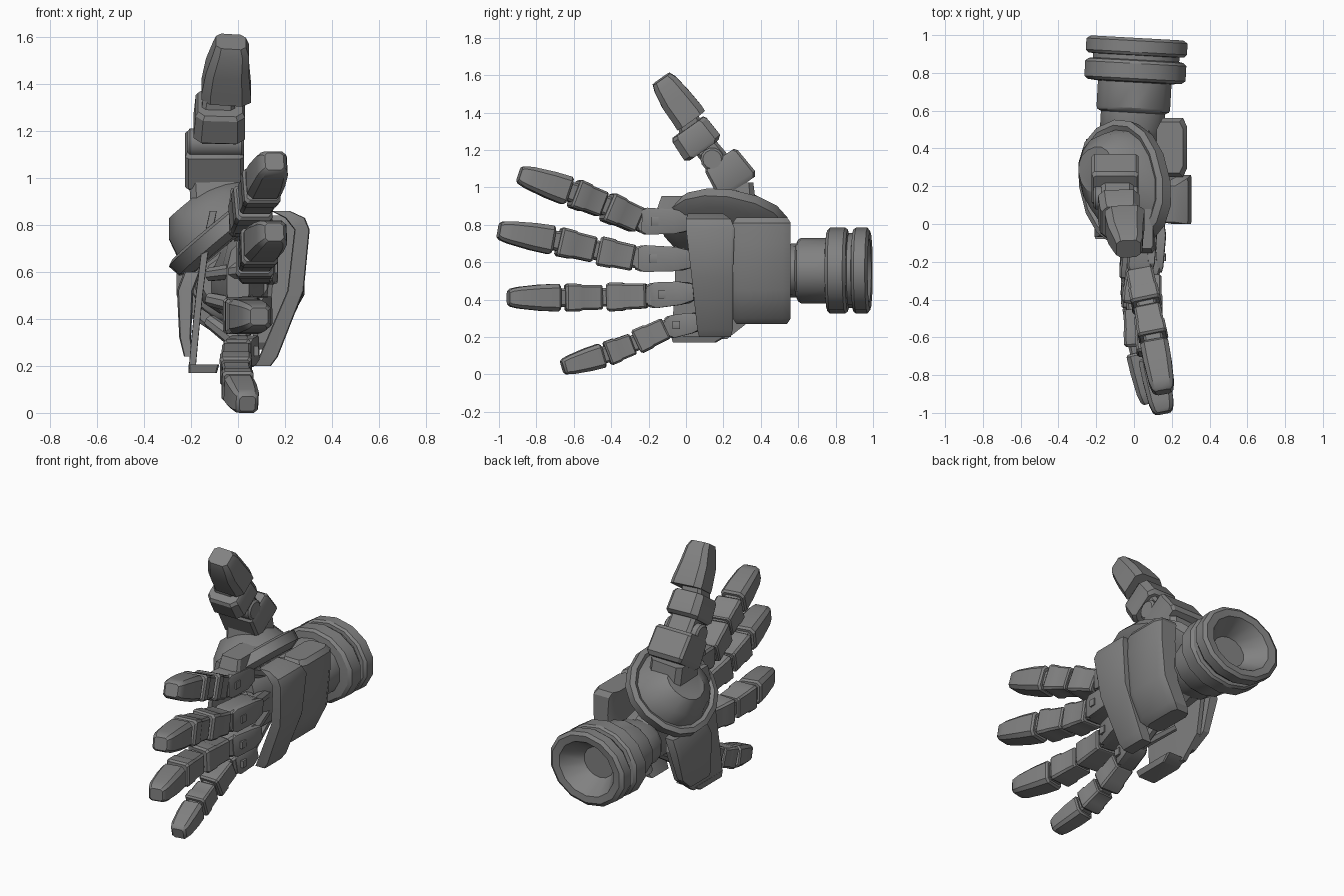
import bpy, bmesh, math
from mathutils import Vector as V

grey = bpy.data.materials.new("mid_grey")
grey.diffuse_color = (0.22, 0.22, 0.22, 1)


def box(k=0.75):
    """Unit square outline with chamfered corners."""
    return [(1, -k), (1, k), (k, 1), (-k, 1), (-1, k), (-1, -k), (-k, -1), (k, -1)]


def circle(n, p=1.0):
    """Unit circle outline; p below 1 squares it off."""
    pts = [(math.cos(2 * math.pi * (i + .5) / n), math.sin(2 * math.pi * (i + .5) / n)) for i in range(n)]
    return [(math.copysign(abs(a) ** p, a), math.copysign(abs(b) ** p, b)) for a, b in pts]


def loft(name, rings, ref, shape, axis=None):
    """Skin rings of (centre, half width along ref, half width across)."""
    c = [V(r[0]) for r in rings]
    d = (V(axis) if axis else c[-1] - c[0]).normalized()
    u = V(ref)
    u = (u - d * u.dot(d)).normalized()
    w = d.cross(u)
    bm = bmesh.new()
    loops = [[bm.verts.new(p + u * (a * s) + w * (b * t)) for s, t in shape]
             for p, (_, a, b) in zip(c, rings)]
    n = len(shape)
    for r0, r1 in zip(loops, loops[1:]):
        for i in range(n):
            j = (i + 1) % n
            bm.faces.new((r0[i], r0[j], r1[j], r1[i]))
    bm.faces.new(loops[0])
    bm.faces.new(loops[-1])
    bmesh.ops.recalc_face_normals(bm, faces=bm.faces)
    me = bpy.data.meshes.new(name)
    bm.to_mesh(me)
    bm.free()
    me.materials.append(grey)
    ob = bpy.data.objects.new(name, me)
    bpy.context.collection.objects.link(ob)
    return ob


X, Y, Z = (1, 0, 0), (0, 1, 0), (0, 0, 1)

# Wrist: stepped neck, double cuff and hollow end, turned about a slightly tilted axis
profile = [(.45, .14, .12), (.50, .175, .14), (.59, .175, .145), (.60, .195, .165), (.615, .20, .175),
           (.75, .20, .175), (.755, .255, .215), (.77, .275, .23), (.85, .275, .23), (.865, .26, .22),
           (.87, .235, .20), (.893, .235, .20), (.895, .26, .22), (.91, .275, .23), (.97, .275, .23),
           (.985, .25, .21), (.98, .20, .17), (.86, .11, .095)]
loft("wrist", [((.055 * (y - .68), y, .555), a, b) for y, a, b in profile], X, circle(14), (.055, 1, 0))

# Inner hand core
loft("hand_core", [((0, .10, .56), .05, .16), ((0, .2, .56), .07, .20),
                   ((0, .42, .56), .11, .18), ((0, .53, .555), .14, .13)], X, circle(10), Y)


def plate(name, secs, k):
    """Stack of z sections given as (z, x0, x1, y0, y1)."""
    return loft(name, [(((x0 + x1) / 2, (y0 + y1) / 2, z), (x1 - x0) / 2, (y1 - y0) / 2)
                       for z, x0, x1, y0, y1 in secs], X, box(k), Z)


# Back of the hand: knuckle guard and rear housing
plate("knuckle_guard", [(.20, .07, .14, .07, .24), (.24, .09, .17, .06, .25), (.52, .21, .28, .03, .25),
                        (.78, .24, .305, 0, .26), (.83, .20, .285, 0, .24), (.86, .14, .22, .01, .2)], .88)
plate("rear_housing", [(.27, .03, .14, .27, .54), (.30, .05, .18, .25, .56), (.45, .12, .255, .25, .56),
                       (.70, .14, .28, .25, .56), (.81, .13, .28, .25, .56), (.84, .12, .26, .27, .54)], .72)

# Palm side: thin frame, heel plate and lower lip
plate("palm_frame", [(.19, -.21, -.18, -.07, .22), (.30, -.20, -.17, -.07, .36), (.50, -.18, -.15, -.06, .42),
                     (.70, -.155, -.125, -.06, .36), (.86, -.12, -.09, -.05, .25)], .92)
plate("heel_plate", [(.24, -.23, -.19, .08, .28), (.32, -.25, -.20, .1, .38),
                     (.52, -.26, -.19, .1, .45), (.60, -.23, -.16, .12, .45)], .8)
plate("lower_lip", [(.17, -.21, -.09, -.07, .16), (.205, -.21, -.08, -.08, .22)], .9)
plate("upper_bar", [(.87, -.04, .11, -.16, .08), (.955, -.03, .10, -.13, .08)], .85)

# Thumb saddle: tilted egg-shaped saucer with a raised rim and dome
n = V((-.63, .03, .77)).normalized()
mid = V((-.04, .205, .785))
back = V((-.04, .05, 0))
saddle = [(-.05, .27, .22), (-.02, .335, .28), (.03, .335, .28), (.04, .30, .25),
          (.03, .28, .23), (.10, .22, .19), (.155, .12, .12)]
loft("thumb_saddle", [(mid + n * h + back * max(0, h * 10), a, b) for h, a, b in saddle],
     (-.3, 1, -.2), circle(16, .9), n)

# Thumb
loft("thumb_stem", [((-.09, .26, .86), .11, .12), ((-.10, .26, 1.02), .11, .10)], X, box())
loft("thumb_base", [((-.10, .285, 1.0), .11, .10), ((-.10, .27, 1.02), .125, .12),
                    ((-.10, .19, 1.14), .125, .105), ((-.10, .18, 1.155), .115, .09)], X, box(.88))
loft("thumb_link", [((-.09, .21, 1.09), .085, .065), ((-.085, .05, 1.28), .085, .065)], X, box())
loft("thumb_pivot", [((-.215, .14, 1.15), .05, .05), ((-.205, .14, 1.15), .062, .062),
                     ((.015, .14, 1.15), .062, .062), ((.025, .14, 1.15), .05, .05)], Z, circle(14))
loft("thumb_middle", [((-.08, .095, 1.20), .10, .095), ((-.08, .085, 1.215), .11, .118),
                      ((-.075, .02, 1.305), .105, .112), ((-.075, .01, 1.32), .095, .10)], X, box(.7))
loft("thumb_neck", [((-.085, .03, 1.30), .07, .065), ((-.07, -.01, 1.42), .07, .06)], X, box())
loft("thumb_tip", [((-.05, .025, 1.36), .105, .09), ((-.05, .01, 1.385), .105, .09),
                   ((-.045, -.055, 1.47), .092, .085), ((-.03, -.11, 1.55), .076, .07),
                   ((-.03, -.132, 1.58), .064, .055)], X, box(.65))

# Fingers: joint centres from the knuckle out to the tip
fingers = {
    "index": ([(.03, .02, .815), (.03, -.25, .82), (.07, -.44, .905), (.105, -.615, .975), (.155, -.89, 1.07)], 1),
    "middle": ([(.08, .03, .615), (.075, -.27, .62), (.07, -.485, .665), (.095, -.70, .715), (.155, -1, .77)], 1),
    "ring": ([(.07, .04, .44), (.03, -.20, .42), (.01, -.44, .412), (.025, -.665, .41), (.09, -.95, .41)], .96),
    "little": ([(.02, .08, .285), (-.005, -.10, .25), (-.01, -.28, .165), (.0, -.435, .105), (.04, -.66, .038)], .85),
}
for name, (pts, s) in fingers.items():
    p = [V(q) for q in pts]

    def part(label, a, b, prof, k=.75):
        loft(f"{name}_{label}", [(a.lerp(b, t), h * s, w * s) for t, h, w in prof], Z, box(k))

    # rods into the palm, one straight and one towards the palm side
    for i, end in enumerate(((0, .4, .3 * p[0].z + .39), (-.12, .22, .6 * p[0].z + .22))):
        loft(f"{name}_rod_{i}", [(p[0], .04, .04), (V(end), .03, .03)], Z, circle(8))
    # knuckle with a tapered cover on the back and a small catch
    part("knuckle", p[0], p[1], [(0, .045, .05), (.15, .06, .06), (.9, .07, .068), (1, .06, .058)], .82)
    off = V((.062 * s, 0, 0))
    part("knuckle_cover", p[0] + off, p[1] + off,
         [(0, .045, .015), (.3, .065, .03), (.85, .072, .018), (.95, .055, .01)], .85)
    q = p[0].lerp(p[1], .62) + off + V((.02, 0, 0))
    loft(f"{name}_catch", [(q, .022, .01), (q + V((0, -.04, 0)), .022, .01)], Z, box(.9))
    # narrow inner links run through the gaps
    for i in (1, 2, 3):
        d = (p[i + 1] - p[i]).normalized()
        part(f"link_{i}", p[i] - d * .06, p[i] + d * .06, [(0, .052, .052), (1, .052, .052)])
    # two phalanges with flared ends
    for i in (1, 2):
        f = 1 - .02 * (i - 1)
        part(f"segment_{i}", p[i], p[i + 1],
             [(.04, .064 * f, .064 * f), (.08, .070 * f, .072 * f), (.52, .072 * f, .074 * f),
              (.58, .078 * f, .079 * f), (.86, .080 * f, .080 * f), (.92, .070 * f, .070 * f)], .84)
    # blunt fingertip
    part("tip", p[3], p[4], [(.05, .066, .066), (.09, .077, .075), (.4, .073, .074),
                             (.8, .060, .066), (.95, .050, .055), (1, .038, .040)], .7)

# Smooth the round forms, keep hard edges
for ob in bpy.data.objects:
    ob.select_set(True)
    bpy.context.view_layer.objects.active = ob
bpy.ops.object.shade_smooth_by_angle(angle=math.radians(32))
